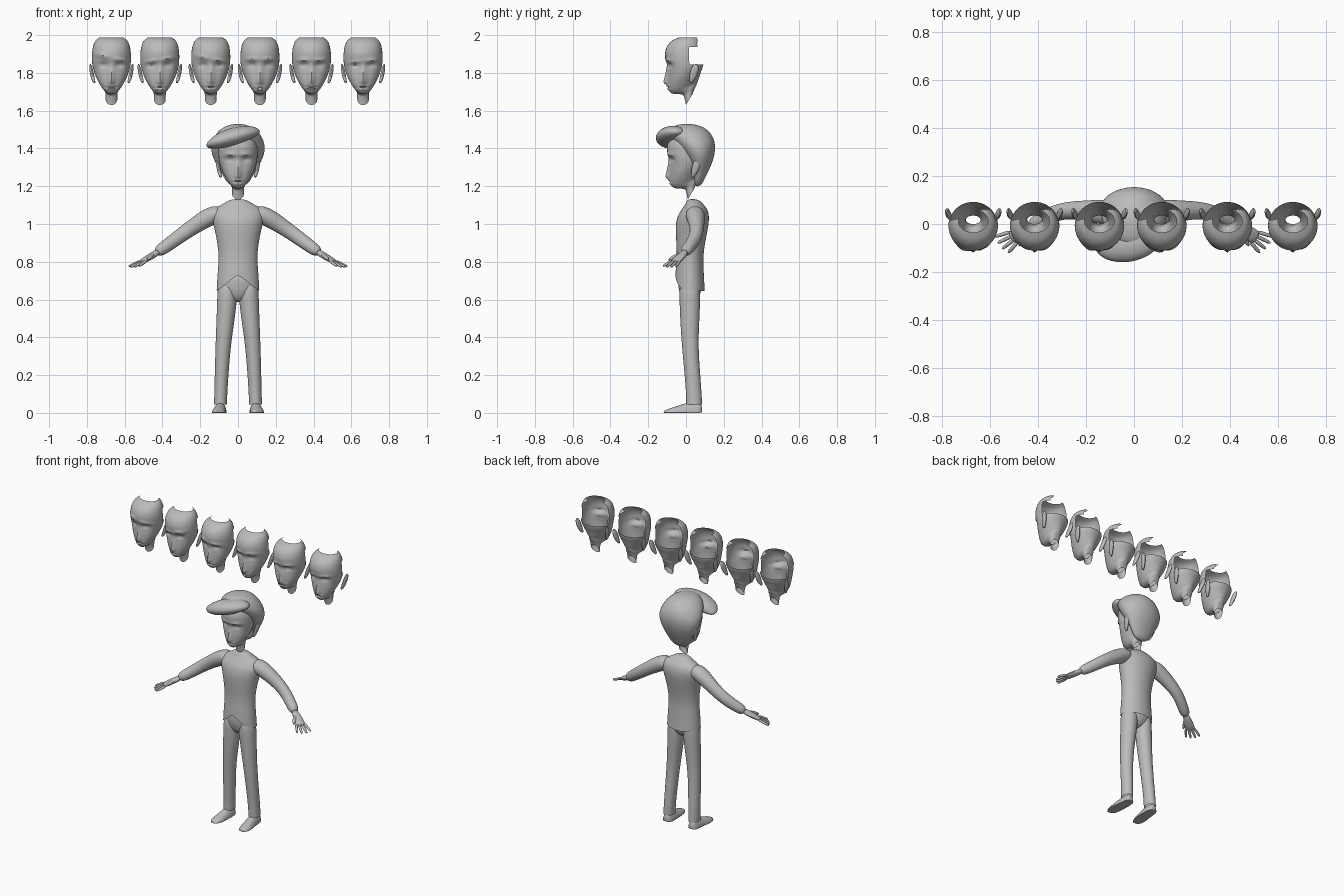
import bpy, bmesh, math
from mathutils import Vector

grey = bpy.data.materials.new("plain_grey")
grey.diffuse_color = (0.5, 0.5, 0.5, 1)


def finish(name, bm, subsurf=0, recalc=True):
    """Turn a bmesh into a smooth grey object."""
    if recalc:
        bmesh.ops.recalc_face_normals(bm, faces=bm.faces)
    me = bpy.data.meshes.new(name)
    bm.to_mesh(me)
    bm.free()
    me.materials.append(grey)
    ob = bpy.data.objects.new(name, me)
    bpy.context.collection.objects.link(ob)
    if subsurf:
        mod = ob.modifiers.new("smooth", 'SUBSURF')
        mod.levels = mod.render_levels = subsurf
    bpy.context.view_layer.objects.active = ob
    ob.select_set(True)
    bpy.ops.object.shade_smooth_by_angle(angle=math.radians(50))
    ob.select_set(False)
    return ob


def skin(rings, cap_start=True, cap_end=True):
    """Bridge equal-sized rings of points into a surface."""
    bm = bmesh.new()
    rows = [[bm.verts.new(p) for p in r] for r in rings]
    n = len(rows[0])
    for a, b in zip(rows, rows[1:]):
        for j in range(n):
            k = (j + 1) % n
            bm.faces.new((a[j], a[k], b[k], b[j]))
    if cap_start:
        bm.faces.new(rows[0][::-1])
    if cap_end:
        bm.faces.new(rows[-1])
    return bm


def level_ring(yf, zf, yb, zb, hw, n=16, cx=0):
    """Ellipse from a front point to a back point, hw wide each side."""
    pts = []
    for j in range(n):
        a = 2 * math.pi * j / n
        t = (1 + math.sin(a)) / 2
        pts.append(Vector((cx + hw * math.cos(a), yf + (yb - yf) * t, zf + (zb - zf) * t)))
    return pts


def tube(name, pts, n=10, up=(0, 0, 1), subsurf=1, caps=(True, True), floor=False):
    """Sweep ellipses (x, y, z, side radius, up radius) along a path."""
    c = [Vector(p[:3]) for p in pts]
    rings = []
    for i, p in enumerate(pts):
        d = (c[min(i + 1, len(c) - 1)] - c[max(i - 1, 0)]).normalized()
        side = d.cross(Vector(up)).normalized()
        top = side.cross(d)
        ring = [c[i] + side * p[3] * math.cos(2 * math.pi * j / n)
                + top * p[4] * math.sin(2 * math.pi * j / n) for j in range(n)]
        if floor:
            for v in ring:
                v.z = max(v.z, 0)
        rings.append(ring)
    return finish(name, skin(rings, *caps), subsurf)


def spline(rows, steps):
    """Catmull-Rom interpolation of parameter rows."""
    out = []
    for i in range(len(rows) - 1):
        p0, p1, p2 = rows[max(i - 1, 0)], rows[i], rows[i + 1]
        p3 = rows[min(i + 2, len(rows) - 1)]
        for s in range(steps):
            t = s / steps
            out.append([0.5 * (2 * b + (c - a) * t + (2 * a - 5 * b + 4 * c - d) * t * t
                               + (3 * b - a - 3 * c + d) * t ** 3)
                        for a, b, c, d in zip(p0, p1, p2, p3)])
    return out + [list(rows[-1])]


def bump(v, w):
    return math.exp(-(v / w) ** 2)


# Head shell: front y, front z, back y, back z, half width
HEAD = [(0.0, 1.63, 0.035, 1.69, .031), (-.008, 1.665, .045, 1.715, .032),
        (-.02, 1.685, .055, 1.735, .036), (-.07, 1.69, .06, 1.75, .044),
        (-.088, 1.705, .066, 1.765, .056), (-.095, 1.73, .072, 1.785, .070),
        (-.096, 1.76, .079, 1.805, .083), (-.096, 1.80, .087, 1.825, .094),
        (-.100, 1.84, .092, 1.845, .101), (-.108, 1.875, .096, 1.88, .103),
        (-.110, 1.91, .096, 1.91, .102), (-.098, 1.945, .088, 1.945, .096),
        (-.072, 1.972, .075, 1.972, .083), (-.035, 1.988, .06, 1.988, .062)]


def head(name, cx, dy, dz, tilt=0.0, lift=0.0, smile=0.0):
    rings = [level_ring(*r, n=56) for r in spline(HEAD, 4)]
    for ring in rings:
        for v in ring:
            if v.y > -0.02 or v.z < 1.685:
                continue
            x, z, ax = v.x, v.z, abs(v.x)
            nose = min(max((1.85 - z) / .10, 0), 1) if z > 1.75 else bump(z - 1.75, .012)
            push = .024 * nose * bump(x, .015)                         # nose
            push -= .018 * bump(ax - .04, .024) * bump(z - 1.835, .022)  # eye sockets
            push += .010 * bump(ax - .04, .018) * bump(z - 1.825, .010)  # eyelids
            brow_z = 1.868 + lift + tilt * x
            push += .010 * bump(ax - .045, .032) * bump(z - brow_z, .009)  # brows
            mouth_z = 1.722 + smile * ax
            push += .007 * bump(x, .03) * (bump(z - mouth_z - .008, .006)
                                           + bump(z - mouth_z + .008, .006))  # lips
            push -= .005 * bump(x, .035) * bump(z - mouth_z, .004)
            v.y -= push
    bm = skin(rings, False, False)
    # Open the back of the skull, keeping one tab on top
    gone = []
    for f in bm.faces:
        c = f.calc_center_median()
        tab = c.z > 1.94 and c.x > .03 and c.y < .06
        if c.z > 1.842 and c.y > .02 and not tab:
            gone.append(f)
    bmesh.ops.delete(bm, geom=gone, context='FACES')
    for v in bm.verts:
        v.co += Vector((cx, dy, dz))
    finish(name, bm, recalc=False)
    # Ears
    for s in (-1, 1):
        tube(name + "_ear", [(cx + s * .088, .022 + dy, 1.745 + dz, .006, .006),
                             (cx + s * .097, .030 + dy, 1.765 + dz, .015, .010),
                             (cx + s * .104, .042 + dy, 1.80 + dz, .023, .011),
                             (cx + s * .110, .050 + dy, 1.83 + dz, .020, .009),
                             (cx + s * .113, .056 + dy, 1.848 + dz, .006, .004)],
             up=(1, 0, 0))


# Row of spare heads, each with its own expression
SPARES = [(-.67, -.25, .012, .1), (-.414, .15, 0, -.1), (-.144, -.2, .006, 0),
          (.116, 0, .004, -.25), (.389, 0, 0, .2), (.662, .1, -.008, 0)]
for i, (x, tilt, lift, smile) in enumerate(SPARES):
    head(f"spare_head_{i + 1}", x, 0, 0, tilt, lift, smile)
head("worn_head", 0, .01, -.50)

# Hair cap with side lobes, then the swept fringe
HAIR = [(.045, 1.195, .08, 1.20, .045), (.04, 1.25, .105, 1.25, .078),
        (.025, 1.30, .13, 1.30, .108), (-.005, 1.345, .148, 1.345, .133),
        (-.035, 1.39, .157, 1.39, .147), (-.065, 1.43, .156, 1.43, .143),
        (-.10, 1.47, .142, 1.47, .125), (-.095, 1.50, .115, 1.50, .098),
        (-.07, 1.52, .08, 1.52, .065), (-.02, 1.53, .03, 1.53, .022)]
finish("hair_cap", skin([level_ring(*r) for r in HAIR]), 2)
tube("hair_fringe", [(-.158, -.055, 1.408, .012, .008), (-.145, -.07, 1.418, .045, .022),
                     (-.11, -.085, 1.435, .07, .04), (-.04, -.09, 1.46, .078, .05),
                     (.03, -.075, 1.48, .072, .043), (.08, -.05, 1.49, .055, .03),
                     (.11, -.03, 1.488, .02, .012)], n=14, subsurf=2)

# Shirt with a notched front hem
SHIRT = [(-.057, .655, .10, .645, .114), (-.054, .745, .095, .735, .109),
         (-.048, .83, .09, .83, .101), (-.053, .92, .105, .92, .113),
         (-.057, 1.0, .122, 1.0, .132), (-.043, 1.05, .123, 1.05, .146),
         (-.018, 1.085, .112, 1.085, .125), (.0, 1.11, .09, 1.105, .075),
         (.008, 1.135, .072, 1.13, .042)]
shirt = [level_ring(*r, n=24) for r in SHIRT]
for v in shirt[0]:
    if v.y < .02:
        v.z += .078 * max(0, 1 - abs(v.x) / .1)
for v in shirt[1]:
    if v.y < .02:
        v.z += .03 * max(0, 1 - abs(v.x) / .1)
finish("shirt", skin(shirt, False, True), 2)

# Hips of the trousers
HIPS = [(-.005, .585, .045, .585, .03), (-.032, .62, .078, .62, .085),
        (-.044, .67, .084, .67, .105), (-.044, .76, .082, .76, .095)]
finish("trouser_hips", skin([level_ring(*r) for r in HIPS]), 2)

LEG = [(-.038, .70, .078, .055, .054), (-.036, .60, .077, .057, .054),
       (-.030, .46, .070, .069, .047), (-.022, .35, .066, .079, .041),
       (-.008, .20, .076, .087, .037), (.0, .10, .084, .091, .035),
       (.0, .045, .086, .093, .035)]
for s, side in ((-1, "left"), (1, "right")):
    # Trouser leg and shoe
    rings = [level_ring(yf, z, yb, z, hw, cx=s * cx) for yf, z, yb, cx, hw in LEG]
    finish(side + "_trouser_leg", skin(rings[::-1], False, True), 2)
    tube(side + "_shoe", [(s * .094, .086, 0, .018, .042), (s * .094, .07, 0, .031, .056),
                          (s * .094, .03, 0, .035, .06), (s * .097, -.01, 0, .036, .05),
                          (s * .102, -.055, 0, .039, .034), (s * .105, -.095, 0, .034, .022),
                          (s * .106, -.12, 0, .015, .010)], n=16, floor=True)
    # Sleeve
    tube(side + "_sleeve", [(s * .08, .045, 1.065, .05, .04), (s * .14, .05, 1.045, .054, .052),
                            (s * .20, .055, 1.01, .045, .047), (s * .26, .058, .97, .038, .042),
                            (s * .32, .05, .927, .036, .039), (s * .38, .02, .882, .034, .036),
                            (s * .435, -.01, .845, .032, .031)], n=12, subsurf=2)
    # Palm
    tube(side + "_palm", [(s * .415, 0, .858, .02, .017), (s * .45, -.02, .835, .025, .018),
                          (s * .48, -.04, .817, .034, .016), (s * .505, -.056, .802, .032, .012),
                          (s * .512, -.061, .797, .022, .007)])
    # Fingers and thumb
    for k in range(4):
        t = (k - 1.5) * .0165
        b = Vector((.497 + t * .58, -.052 + t * .81, .806))
        d = Vector((.062 + t * .5, -.040 + t * .7, -.034))
        d *= (.85, 1, 1.02, .92)[k]
        path = [(*(b + d * f), r, r) for f, r in ((0, .009), (.5, .009), (.85, .008), (1, .004))]
        tube(f"{side}_finger_{k + 1}", [(s * p[0], *p[1:]) for p in path], n=8)
    tube(side + "_thumb", [(s * .445, -.025, .838, .011, .011), (s * .458, -.055, .832, .012, .011),
                           (s * .472, -.08, .818, .010, .009), (s * .48, -.093, .808, .004, .004)],
         n=8)
